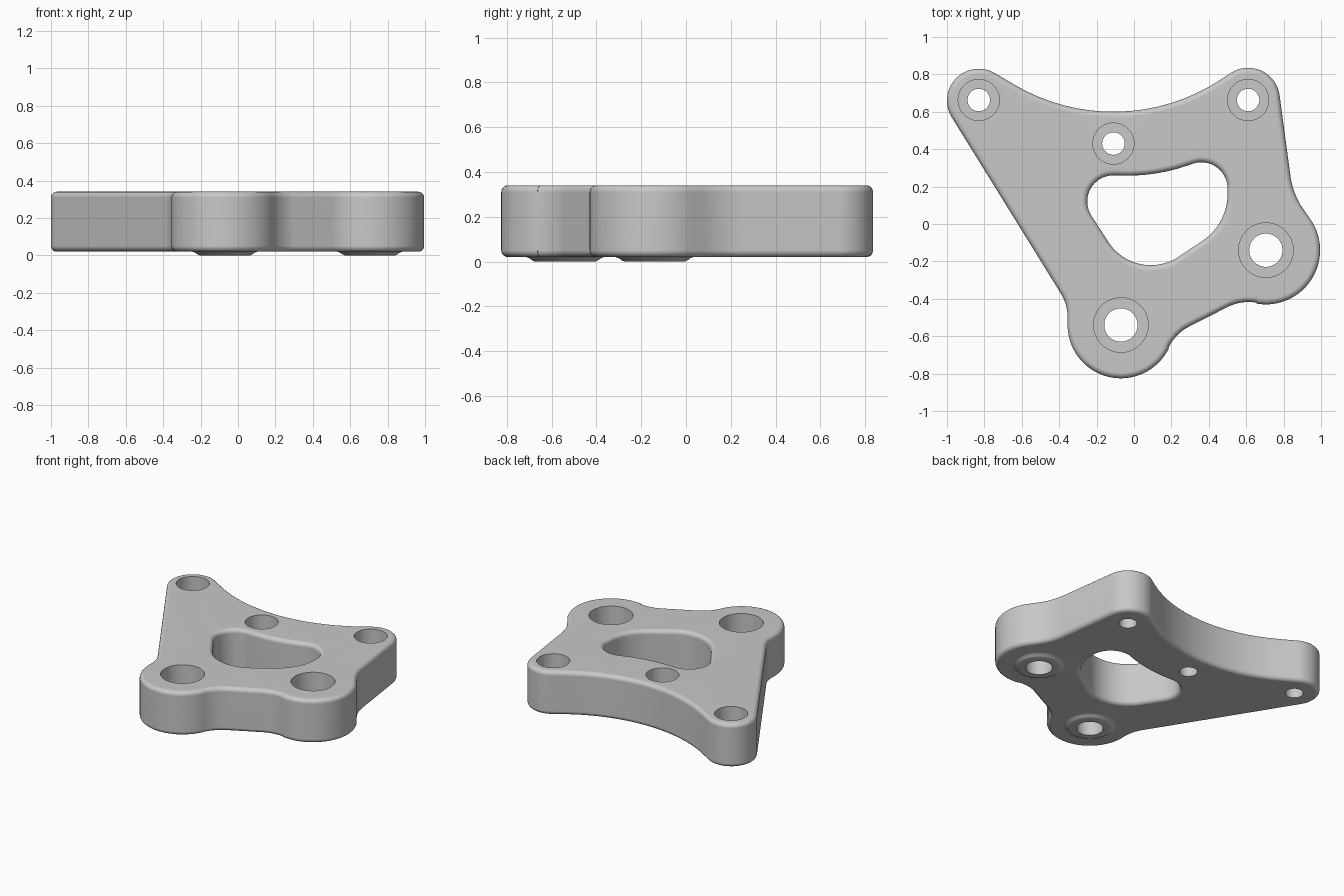
import bpy, bmesh, math
from mathutils import Vector

cube = bpy.data.objects.get("Cube")
if cube:
    bpy.data.objects.remove(cube, do_unlink=True)

BOTTOM, TOP, FILLET, SEAT = 0.02, 0.34, 0.03, 0.12

# Outlines as (x, y, radius) arcs, counter-clockwise; negative radius = concave
OUTER = [(-0.83, 0.66, 0.17), (-0.60, -0.50, -0.245), (-0.07, -0.54, 0.285),
         (0.41, -0.77, -0.25), (0.613, -0.667, -0.25), (0.705, -0.14, 0.29),
         (1.233, 0.309, -0.40), (0.61, 0.665, 0.17), (-0.11, 1.64, -1.04)]
WINDOW = [(-0.11, 0.12, 0.14), (0.09, 0.05, 0.27), (0.20, 0.16, 0.30),
          (0.36, 0.19, 0.14), (-0.039, 1.258, -1.0)]

# Counterbored holes: x, y, counterbore radius, bore radius, has a raised boss below
HOLES = [(-0.83, 0.663, 0.11, 0.06, False), (0.61, 0.663, 0.11, 0.06, False),
         (-0.11, 0.43, 0.11, 0.06, False), (-0.07, -0.54, 0.146, 0.089, True),
         (0.705, -0.14, 0.146, 0.089, True)]


def tangent_outline(arcs, offset):
    """Points along arcs joined by tangent lines, grown by offset."""
    n = len(arcs)
    angles = []
    for i in range(n):
        x0, y0, r0 = arcs[i]
        x1, y1, r1 = arcs[(i + 1) % n]
        ratio = (r0 - r1) / math.hypot(x1 - x0, y1 - y0)
        angles.append(math.atan2(y1 - y0, x1 - x0) - math.acos(max(-1, min(1, ratio))))
    points = []
    for i, (x, y, r) in enumerate(arcs):
        start, end = angles[i - 1], angles[i]
        sweep = (end - start) % math.tau if r > 0 else -((start - end) % math.tau)
        steps = max(4, math.ceil(abs(sweep) / math.radians(4)))
        for k in range(steps + 1):
            a = start + sweep * k / steps
            points.append((x + (r + offset) * math.cos(a), y + (r + offset) * math.sin(a)))
    return points


def circle(x, y, r, count=64):
    return [(x + r * math.cos(math.tau * k / count), y + r * math.sin(math.tau * k / count))
            for k in range(count)]


def skin(bm, rings):
    """Bridge matching (points, z) rings; return the first and last edge loops."""
    loops = [[bm.verts.new((x, y, z)) for x, y in pts] for pts, z in rings]
    for a, b in zip(loops, loops[1:]):
        for k in range(len(a)):
            j = (k + 1) % len(a)
            bm.faces.new((a[k], a[j], b[j], b[k]))
    return [[bm.edges.get((lp[k - 1], lp[k])) for k in range(len(lp))]
            for lp in (loops[0], loops[-1])]


def rounded_profile(steps=5):
    """(inset, z) pairs down a wall with both edges rounded."""
    upper = []
    for k in range(steps + 1):
        a = math.pi / 2 * k / steps
        upper.append((FILLET * (1 - math.sin(a)), FILLET * (1 - math.cos(a))))
    return [(d, TOP - h) for d, h in upper] + [(d, BOTTOM + h) for d, h in reversed(upper)]


bm = bmesh.new()
top_edges, bottom_edges = [], []


def add_wall(rings):
    first, last = skin(bm, rings)
    top_edges.extend(first)
    bottom_edges.extend(last)


# Outer wall and central window
add_wall([(tangent_outline(OUTER, -d), z) for d, z in rounded_profile()])
add_wall([(tangent_outline(WINDOW, d), z) for d, z in rounded_profile()])

# Counterbored screw holes, with bosses under the two large ones
for x, y, wide, bore, boss in HOLES:
    steps = [(wide, TOP), (wide, SEAT), (bore, SEAT)]
    if boss:
        steps += [(bore, 0), (0.135, 0), (0.148, 0.006), (0.16, 0.015), (0.175, BOTTOM)]
    else:
        steps += [(bore, BOTTOM)]
    add_wall([(circle(x, y, r), z) for r, z in steps])

# Flat top and bottom faces
for edges, side in ((top_edges, 1), (bottom_edges, -1)):
    bmesh.ops.triangle_fill(bm, edges=edges, use_beauty=True, normal=Vector((0, 0, side)))
bmesh.ops.recalc_face_normals(bm, faces=bm.faces[:])

mesh = bpy.data.meshes.new("mounting_plate")
bm.to_mesh(mesh)
bm.free()
plate = bpy.data.objects.new("mounting_plate", mesh)
bpy.context.collection.objects.link(plate)

# Single grey metal
grey = bpy.data.materials.new("plain_grey")
grey.use_nodes = True
colour = (0.58, 0.58, 0.58, 1)
grey.diffuse_color = colour
grey.node_tree.nodes["Principled BSDF"].inputs["Base Color"].default_value = colour
mesh.materials.append(grey)

# Smooth walls, crisp hole rims, flat caps
bpy.ops.object.select_all(action="DESELECT")
plate.select_set(True)
bpy.context.view_layer.objects.active = plate
bpy.ops.object.shade_smooth_by_angle(angle=math.radians(35))
weighted = plate.modifiers.new("flat_caps", "WEIGHTED_NORMAL")
weighted.keep_sharp = True
